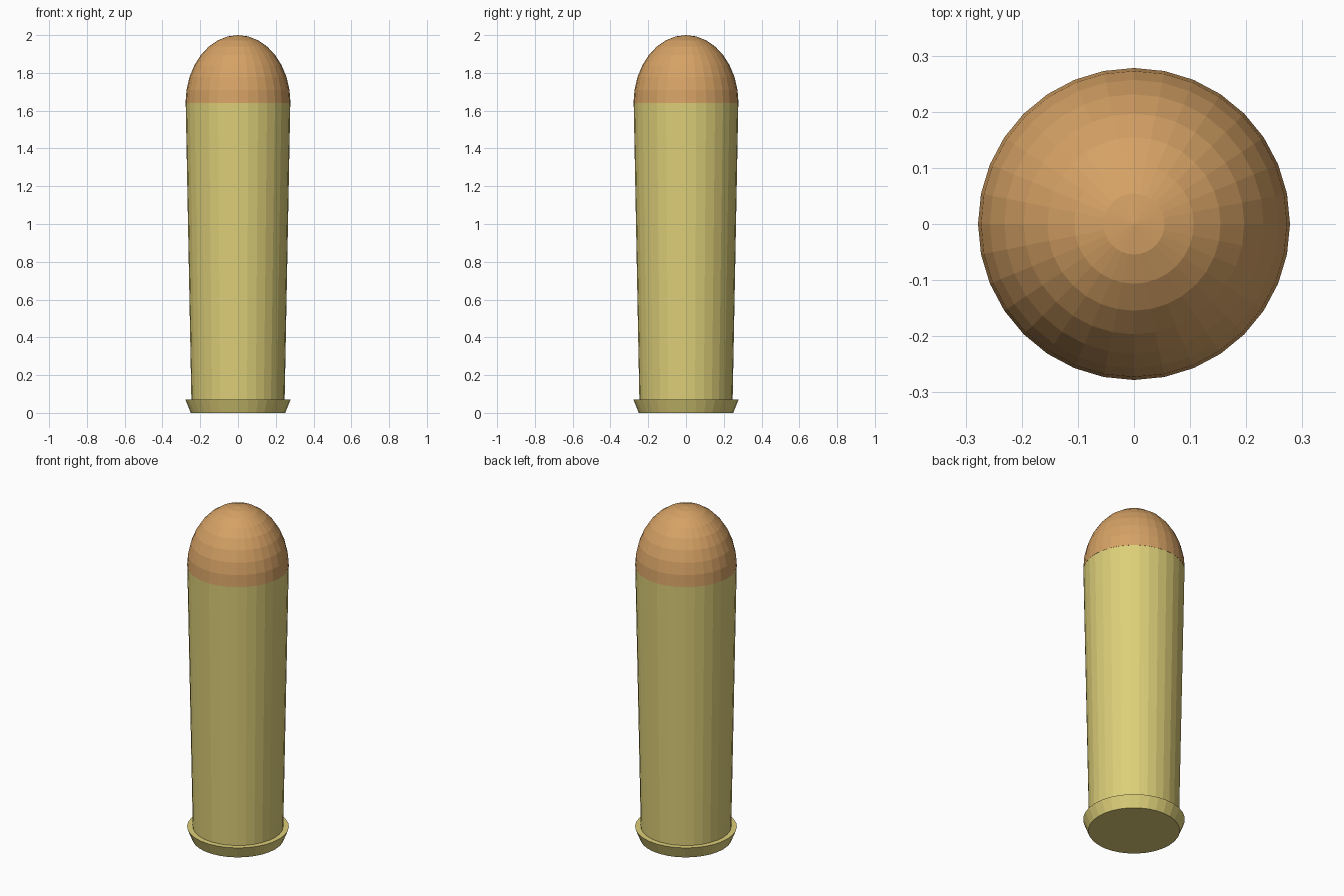
import bpy, math

if "Cube" in bpy.data.objects:
    bpy.data.objects.remove(bpy.data.objects["Cube"])

SIDES = 32


def material(name, rgb):
    m = bpy.data.materials.new(name)
    m.diffuse_color = (*rgb, 1)
    m.use_nodes = True
    m.node_tree.nodes["Principled BSDF"].inputs["Base Color"].default_value = m.diffuse_color
    return m


def lathe(name, profile, mat):
    """Revolve (radius, z) points about z; a zero radius makes a single pole."""
    verts, rings, faces = [], [], []
    for r, z in profile:
        n = 1 if r == 0 else SIDES
        rings.append([len(verts) + i % n for i in range(SIDES)])
        verts += [(r * math.cos(math.tau * i / SIDES), r * math.sin(math.tau * i / SIDES), z)
                  for i in range(n)]
    for a, b in zip(rings, rings[1:]):
        for i in range(SIDES):
            j = (i + 1) % SIDES
            faces.append(list(dict.fromkeys((a[i], a[j], b[j], b[i]))))
    me = bpy.data.meshes.new(name)
    me.from_pydata(verts, [], faces)
    me.materials.append(mat)
    ob = bpy.data.objects.new(name, me)
    bpy.context.collection.objects.link(ob)
    return ob


brass = material("brass", (0.72, 0.62, 0.19))
copper = material("copper", (0.67, 0.36, 0.13))

# Flared rim and tapered casing
lathe("casing", [(0, 0), (0.25, 0), (0.278, 0.07), (0.247, 0.07), (0.277, 1.64)], brass)

# Rounded tip: half of an ellipsoid, eight rings high
steps = [math.pi / 2 * i / 8 for i in range(9)]
dome = [(0.278 * math.cos(t), 1.64 + 0.36 * math.sin(t)) for t in steps[:-1]]
lathe("rounded_tip", [(0, 1.64)] + dome + [(0, 2.0)], copper)
